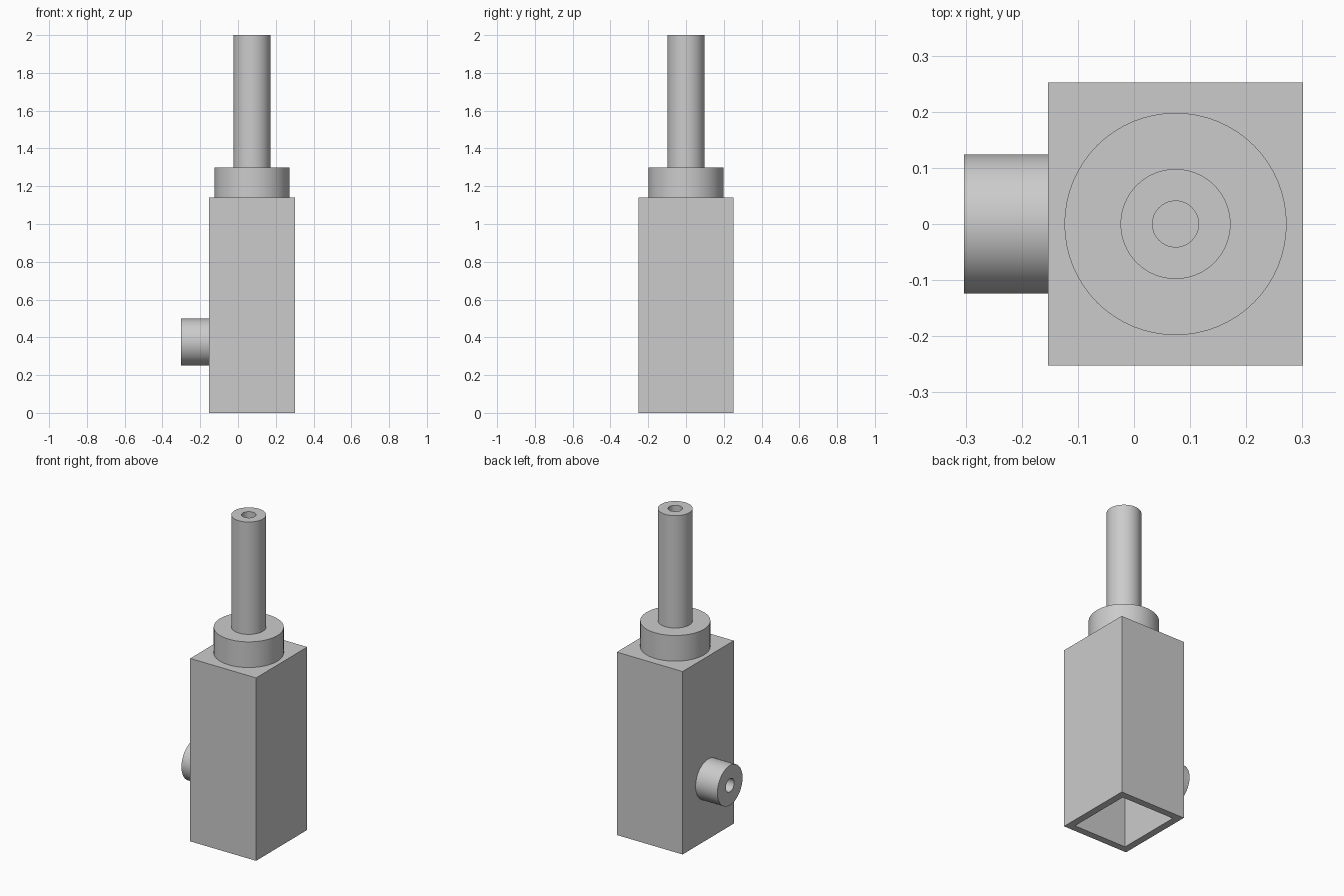
import bpy, bmesh
from math import radians, tau
from mathutils import Matrix, Vector

if "Cube" in bpy.data.objects:
    bpy.data.objects.remove(bpy.data.objects["Cube"], do_unlink=True)

GREY = (0.6, 0.6, 0.6, 1)
grey = bpy.data.materials.new("plain grey")
grey.use_nodes = True
grey.diffuse_color = GREY
grey.node_tree.nodes["Principled BSDF"].inputs["Base Color"].default_value = GREY

AXIS_X = 0.074      # centre of the housing and stem
WIDTH, DEPTH, HEIGHT = 0.454, 0.504, 1.14
WALL = 0.062
SINK = 0.02         # how far the tubes seat into the housing wall


def finish(name, bm, smooth=False):
    bmesh.ops.recalc_face_normals(bm, faces=bm.faces)
    mesh = bpy.data.meshes.new(name)
    bm.to_mesh(mesh)
    bm.free()
    mesh.materials.append(grey)
    obj = bpy.data.objects.new(name, mesh)
    bpy.context.collection.objects.link(obj)
    if smooth:
        bpy.ops.object.select_all(action="DESELECT")
        obj.select_set(True)
        bpy.context.view_layer.objects.active = obj
        bpy.ops.object.shade_smooth_by_angle(angle=radians(30))
    return obj


def turned_part(name, profile, matrix):
    """Spin a closed (radius, height) outline around local z."""
    bm = bmesh.new()
    verts = [bm.verts.new((r, 0, h)) for r, h in profile]
    edges = [bm.edges.new((v, verts[i - 1])) for i, v in enumerate(verts)]
    bmesh.ops.spin(bm, geom=verts + edges, cent=(0, 0, 0), axis=(0, 0, 1),
                   angle=tau, steps=64)
    bmesh.ops.remove_doubles(bm, verts=bm.verts, dist=0.0001)
    bm.transform(matrix)
    return finish(name, bm, smooth=True)


# Housing: a box hollowed from its open underside
bm = bmesh.new()
bmesh.ops.create_cube(bm, size=1)
bm.transform(Matrix.Translation((AXIS_X, 0, HEIGHT / 2))
             @ Matrix.Diagonal((WIDTH, DEPTH, HEIGHT, 1)))
bm.normal_update()
bottom = min(bm.faces, key=lambda f: f.calc_center_median().z)
bmesh.ops.inset_region(bm, faces=[bottom], thickness=WALL)
cavity = bmesh.ops.extrude_face_region(bm, geom=[bottom])["geom"]
bmesh.ops.translate(bm, vec=Vector((0, 0, HEIGHT - WALL)),
                    verts=[g for g in cavity if isinstance(g, bmesh.types.BMVert)])
if bottom.is_valid:
    bmesh.ops.delete(bm, geom=[bottom], context="FACES_ONLY")
finish("housing", bm)

# Stem tube with its wide collar
BORE, STEM, COLLAR = 0.041, 0.098, 0.198
turned_part("stem_and_collar",
            [(BORE, -SINK), (BORE, 0.86), (STEM, 0.86), (STEM, 0.16),
             (COLLAR, 0.16), (COLLAR, -SINK)],
            Matrix.Translation((AXIS_X, 0, HEIGHT)))

# Short side port pointing to the right of the model
PORT = 0.124
turned_part("side_port",
            [(BORE, -SINK), (BORE, 0.15), (PORT, 0.15), (PORT, -SINK)],
            Matrix.Translation((AXIS_X - WIDTH / 2, 0, 0.375))
            @ Matrix.Rotation(radians(-90), 4, "Y"))
